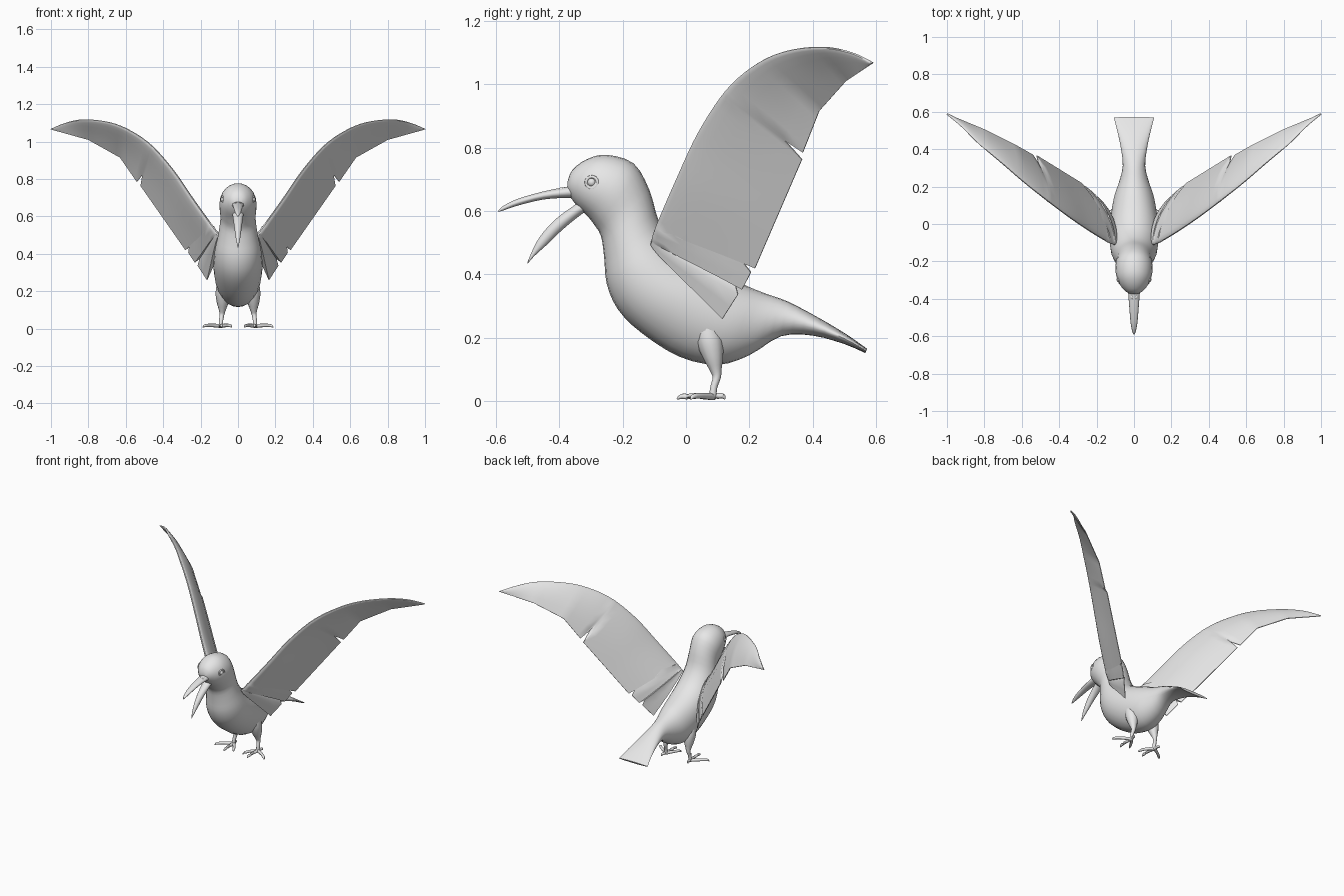
import bpy, bmesh, math
from mathutils import Vector

if "Cube" in bpy.data.objects:
    bpy.data.objects.remove(bpy.data.objects["Cube"])

grey = bpy.data.materials.new("plain_grey")
grey.diffuse_color = (0.8, 0.8, 0.8, 1)
grey.use_nodes = True
grey.node_tree.nodes["Principled BSDF"].inputs["Base Color"].default_value = grey.diffuse_color


def finish(name, bm, angle=40):
    bmesh.ops.recalc_face_normals(bm, faces=bm.faces)
    me = bpy.data.meshes.new(name)
    bm.to_mesh(me)
    bm.free()
    me.materials.append(grey)
    ob = bpy.data.objects.new(name, me)
    bpy.context.collection.objects.link(ob)
    bpy.ops.object.select_all(action='DESELECT')
    ob.select_set(True)
    bpy.context.view_layer.objects.active = ob
    bpy.ops.object.shade_smooth_by_angle(angle=math.radians(angle))
    return ob


def spline(pts, t):
    """Smooth curve through tuples of any length; t runs 0..len-1."""
    i = min(int(t), len(pts) - 2)
    f = t - i
    p0, p1, p2, p3 = (pts[max(0, min(len(pts) - 1, i + k))] for k in (-1, 0, 1, 2))
    return [0.5 * (2 * b + (c - a) * f + (2 * a - 5 * b + 4 * c - d) * f * f
                   + (3 * b - a - 3 * c + d) * f ** 3)
            for a, b, c, d in zip(p0, p1, p2, p3)]


def skin(name, rings, angle=40):
    bm = bmesh.new()
    rows = [[bm.verts.new(p) for p in r] for r in rings]
    n = len(rows[0])
    for a, b in zip(rows, rows[1:]):
        for j in range(n):
            k = (j + 1) % n
            bm.faces.new((a[j], a[k], b[k], b[j]))
    bm.faces.new(rows[0])
    bm.faces.new(rows[-1])
    return finish(name, bm, angle)


def profile_loft(name, stations, sides=24, sub=3):
    """Stations: lower y, lower z, upper y, upper z, half width."""
    rings = []
    for k in range((len(stations) - 1) * sub + 1):
        y0, z0, y1, z1, w = spline(stations, k / sub)
        c = Vector((0, (y0 + y1) / 2, (z0 + z1) / 2))
        v = Vector((0, (y1 - y0) / 2, (z1 - z0) / 2))
        u = Vector((max(w, 0.002), 0, 0))
        rings.append([c + u * math.cos(a) + v * math.sin(a)
                      for a in (2 * math.pi * j / sides for j in range(sides))])
    return skin(name, rings, 50)


def tube(name, pts, sides=10, sub=3):
    """Points: x, y, z, radius."""
    rows = [spline(pts, k / sub) for k in range((len(pts) - 1) * sub + 1)]
    rings = []
    for i, r in enumerate(rows):
        d = Vector(rows[min(i + 1, len(rows) - 1)][:3]) - Vector(rows[max(i - 1, 0)][:3])
        ref = Vector((1, 0, 0)) if abs(d.z) > abs(d.x) else Vector((0, 0, 1))
        u = d.cross(ref).normalized()
        v = d.cross(u).normalized()
        rings.append([Vector(r[:3]) + (u * math.cos(a) + v * math.sin(a)) * max(r[3], 0.001)
                      for a in (2 * math.pi * j / sides for j in range(sides))])
    return skin(name, rings, 50)


# Head, body and fanned tail in one smooth skin
profile_loft("body", [
    (-.374, .665, -.373, .695, .018), (-.362, .64, -.358, .73, .045),
    (-.338, .61, -.312, .764, .075), (-.312, .585, -.25, .777, .094),
    (-.292, .56, -.165, .75, .1), (-.268, .52, -.115, .665, .094),
    (-.258, .45, -.083, .56, .105), (-.25, .37, -.03, .485, .122),
    (-.215, .29, .03, .44, .13), (-.14, .215, .09, .41, .13),
    (-.02, .14, .16, .38, .12), (.1, .115, .2, .36, .105),
    (.2, .145, .25, .34, .08), (.3, .205, .32, .315, .06),
    (.4, .207, .41, .268, .07), (.5, .18, .5, .215, .09),
    (.565, .152, .572, .165, .108)])

# Open beak
profile_loft("upper_beak", [
    (-.33, .637, -.33, .685, .034), (-.37, .641, -.37, .678, .031),
    (-.45, .636, -.45, .662, .025), (-.53, .617, -.53, .639, .018),
    (-.575, .602, -.575, .617, .009), (-.592, .597, -.592, .602, .002)], 14)
profile_loft("lower_beak", [
    (-.29, .605, -.31, .645, .034), (-.325, .592, -.347, .622, .029),
    (-.39, .54, -.415, .572, .022), (-.44, .492, -.464, .515, .015),
    (-.478, .458, -.488, .468, .008), (-.5, .433, -.501, .436, .002)], 14)

# Wing leading edge, and trailing edge with feather notches (edge position, x, y, z)
LEAD = [(.10, -.11, .50), (.14, -.095, .55), (.24, -.035, .69), (.35, .04, .85),
        (.47, .13, .985), (.59, .225, 1.065), (.70, .32, 1.105), (.83, .43, 1.117),
        (.92, .52, 1.10), (1.0, .588, 1.068)]
TRAIL = [(0, .165, .115, .26), (.3, .215, .164, .337), (.35, .205, .155, .372),
         (.4, .23, .177, .353), (.8, .265, .205, .407), (.9, .25, .12, .514),
         (1, .28, .218, .42), (3.8, .52, .366, .763), (3.88, .51, .312, .823),
         (3.96, .54, .369, .785), (5.2, .63, .42, .915), (6.8, .80, .505, 1.01),
         (9, .996, .586, 1.064)]
CHORD = (0, .015, .06, .15, .3, .5, .75, 1)


def wing(name, side):
    rows = []
    for a, b in zip(TRAIL, TRAIL[1:]):
        n = max(1, round((b[0] - a[0]) * 5))
        rows += [[p + (q - p) * k / n for p, q in zip(a, b)] for k in range(n)]
    rows.append(TRAIL[-1])
    rings = []
    for s, *t in rows:
        lead, t = Vector(spline(LEAD, s)), Vector(t)
        span = Vector(spline(LEAD, min(s + .2, 9))) - Vector(spline(LEAD, max(s - .2, 0)))
        chord = t - lead
        up = span.cross(chord).normalized()
        thick = .02 * (1 - s / 9) + .003
        top, low = [], []
        for u in CHORD:
            h = thick * 2.6 * math.sqrt(u) * (1 - u) + .002
            mid = lead + chord * u + up * (.16 * chord.length * u * (1 - u))
            top.append(mid + up * h)
            low.append(mid - up * h)
        rings.append([Vector((p.x * side, p.y, p.z)) for p in top + low[::-1]])
    skin(name, rings, 35)


def ball(name, loc, r, scale=(1, 1, 1)):
    bm = bmesh.new()
    bmesh.ops.create_uvsphere(bm, u_segments=16, v_segments=10, radius=r)
    for v in bm.verts:
        v.co = Vector([c * k for c, k in zip(v.co, scale)]) + Vector(loc)
    finish(name, bm)


for side, tag in ((1, "left"), (-1, "right")):
    wing(tag + "_wing", side)
    # Eye with raised lid ring
    ball(tag + "_eye", (side * .08, -.297, .69), .014)
    lid = []
    for k in range(20):
        a = 2 * math.pi * k / 20
        c = Vector((side * (.084 + .006 * math.cos(a)), -.297 + .018 * math.cos(a),
                    .69 + .018 * math.sin(a)))
        out = Vector((0, math.cos(a), math.sin(a)))
        lid.append([c + (out * math.cos(b) + Vector((side, 0, 0)) * math.sin(b)) * .005
                    for b in (2 * math.pi * j / 8 for j in range(8))])
    lid.append(lid[0])
    skin(tag + "_eyelid", lid, 60)
    ball(tag + "_nostril", (side * .012, -.39, .667), .008, (1, 1.6, 1))
    # Leg: feathered thigh down to a thin shank
    tube(tag + "_leg", [(side * x, y, z, r) for x, y, z, r in (
        (.07, .06, .25, .04), (.078, .075, .19, .042), (.082, .086, .14, .032),
        (.084, .094, .1, .019), (.086, .097, .075, .013), (.09, .088, .045, .011),
        (.092, .084, .012, .012))], 12)
    # Three front toes and one back toe
    for i, (mx, my, ex, ey) in enumerate(((.09, .03, .088, -.028), (.145, .05, .188, .015),
                                          (.06, .045, .035, .0), (.095, .105, .1, .122))):
        tube("%s_toe_%d" % (tag, i + 1), [
            (side * .092, .085, .014, .011), (side * mx, my, .017, .009),
            (side * (mx + ex * 3) / 4, (my + ey * 3) / 4, .015, .008),
            (side * ex, ey, .006, .002)], 8)
